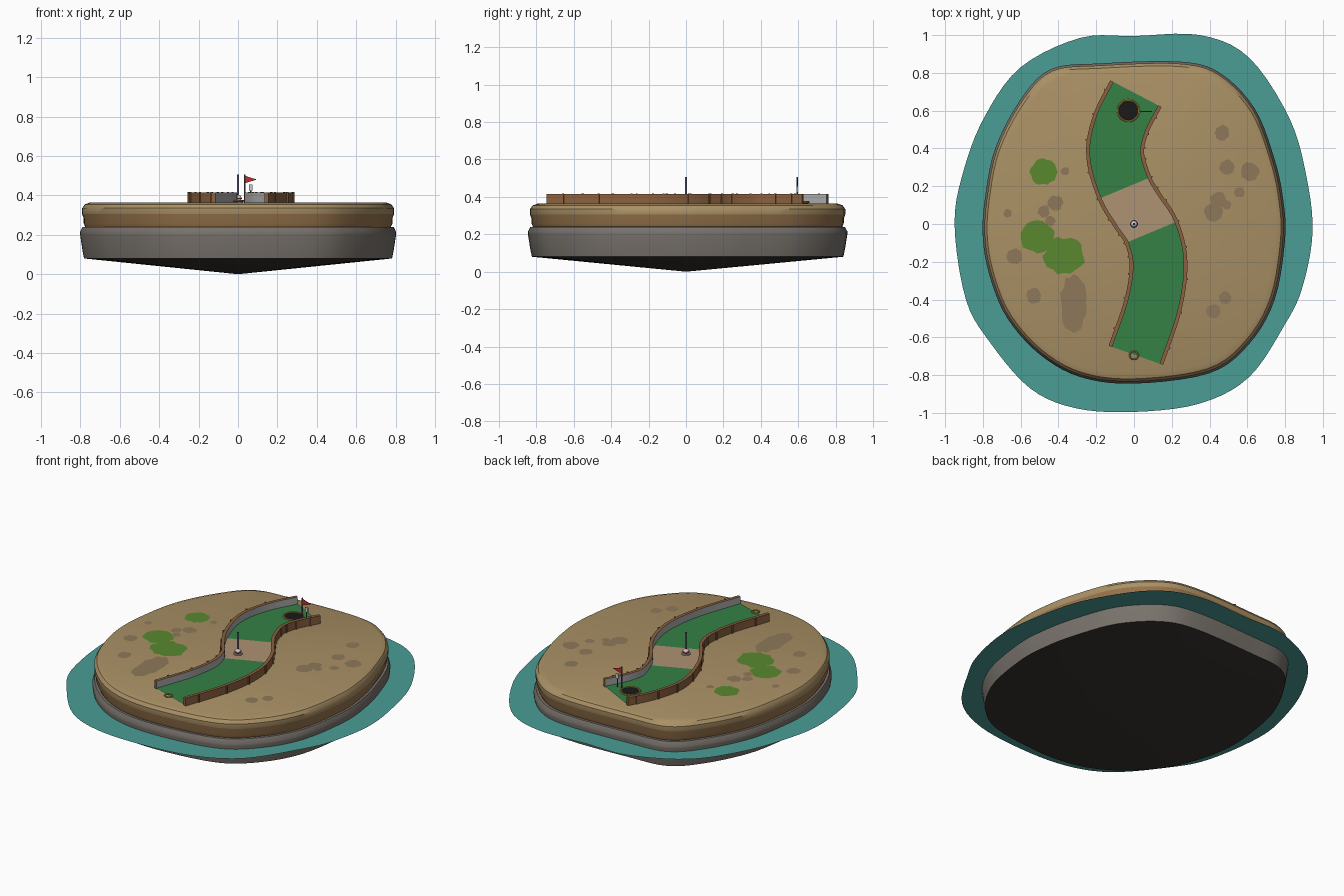
import bpy, math, random
from mathutils import Vector, Matrix

if "Cube" in bpy.data.objects:
    bpy.data.objects.remove(bpy.data.objects["Cube"])

random.seed(4)
TOP = 0.365


def mat(name, r, g, b):
    m = bpy.data.materials.new(name)
    m.diffuse_color = (r, g, b, 1)
    m.use_nodes = True
    m.node_tree.nodes["Principled BSDF"].inputs["Base Color"].default_value = m.diffuse_color
    return m


SAND = mat("sand", .40, .28, .13)
EARTH = mat("earth", .30, .17, .07)
ROCK = mat("rock", .19, .17, .15)
DARK = mat("dark_rock", .04, .035, .03)
WATER = mat("water", .07, .34, .30)
TURF = mat("turf", .035, .22, .06)
PATCH = mat("sand_patch", .42, .29, .17)
WOOD = mat("wood", .26, .12, .05)
STONE = mat("stone", .42, .42, .42)
BLACK = mat("black", .01, .01, .01)
GOLD = mat("gold", .45, .30, .05)
RED = mat("red", .5, .03, .03)
WHITE = mat("white", .8, .8, .8)
STEEL = mat("steel", .10, .11, .14)
GRASS = mat("grass", .10, .25, .03)
STAIN = mat("stain", .27, .19, .10)


def add_mesh(name, verts, faces, mats, index=None, smooth=True):
    me = bpy.data.meshes.new(name)
    me.from_pydata([tuple(v) for v in verts], [], faces)
    for m in mats:
        me.materials.append(m)
    if index:
        for p, i in zip(me.polygons, index):
            p.material_index = i
    ob = bpy.data.objects.new(name, me)
    bpy.context.collection.objects.link(ob)
    if smooth:
        me.shade_smooth()
        me.set_sharp_from_angle(angle=math.radians(35))
    return ob


def spline(pts, n, closed=False):
    # Catmull-Rom curve through the given points
    P = [Vector(p) for p in pts]
    P = [P[-1]] + P + P[:2] if closed else [2 * P[0] - P[1]] + P + [2 * P[-1] - P[-2]]
    out = []
    for i in range(1, len(P) - 2):
        a, b, c, d = P[i - 1:i + 3]
        for k in range(n):
            t = k / n
            out.append(.5 * (2 * b + (c - a) * t + (2 * a - 5 * b + 4 * c - d) * t * t
                             + (3 * b - a - 3 * c + d) * t ** 3))
    return out if closed else out + [P[-2]]


def loft(name, outline, profile, mats, bands):
    # stack scaled copies of an outline; scale 0 makes a pole
    verts, faces, index, rings = [], [], [], []
    n = len(outline)
    for s, z in profile:
        start = len(verts)
        if s == 0:
            verts.append((0, 0, z))
            rings.append([start] * n)
        else:
            verts += [(p.x * s, p.y * s, z) for p in outline]
            rings.append(list(range(start, start + n)))
    for k in range(len(rings) - 1):
        for i in range(n):
            j = (i + 1) % n
            f = [rings[k][i], rings[k][j], rings[k + 1][j], rings[k + 1][i]]
            faces.append(list(dict.fromkeys(f)))
            index.append(bands[k])
    return add_mesh(name, verts, faces, mats, index)


def finish(name, m, smooth=True):
    ob = bpy.context.object
    ob.name = name
    ob.data.materials.append(m)
    if smooth:
        bpy.ops.object.shade_smooth_by_angle(angle=math.radians(40))
    return ob


def rod(name, x, y, z0, z1, r, m):
    bpy.ops.mesh.primitive_cylinder_add(vertices=12, radius=r, depth=z1 - z0,
                                        location=(x, y, (z0 + z1) / 2))
    return finish(name, m)


def ring(name, x, y, z, r, t, m):
    bpy.ops.mesh.primitive_torus_add(major_segments=28, minor_segments=8, major_radius=r,
                                     minor_radius=t, location=(x, y, z))
    return finish(name, m)


def blob(name, x, y, rx, ry, z, m):
    verts = []
    for i in range(20):
        a, w = i * math.tau / 20, random.uniform(.88, 1.08)
        verts.append((x + rx * w * math.cos(a), y + ry * w * math.sin(a), z))
    return add_mesh(name, verts, [list(range(20))], [m], smooth=False)


# island: rock base and sandy cap
shore = spline([(.24, .86), (-.18, .85), (-.44, .82), (-.60, .66), (-.735, .40), (-.79, .13),
                (-.80, -.08), (-.76, -.29), (-.67, -.50), (-.50, -.69), (-.285, -.81),
                (0, -.845), (.40, -.79), (.61, -.635), (.745, -.40), (.80, -.08), (.79, .13),
                (.745, .34), (.64, .61), (.455, .80)], 5, True)
loft("rock_base", shore, [(0, 0), (.975, .08), (.985, .12), (1, .20), (1, .215), (.985, .24), (.9, .242)],
     [DARK, ROCK], [0, 1, 1, 1, 1, 1])
loft("sand_cap", shore, [(.965, .235), (.978, .26), (.978, .285), (.987, .305), (.987, .335),
                         (.97, .355), (.935, TOP), (0, TOP)],
     [EARTH, SAND], [0, 0, 0, 1, 1, 1, 1])

# water sheet around the island
sea = spline([(.35, 1.0), (0, .995), (-.285, .985), (-.60, .83), (-.79, .57), (-.90, .29),
              (-.95, 0), (-.89, -.40), (-.76, -.63), (-.55, -.87), (-.31, -.975), (0, -.995),
              (.35, -.95), (.61, -.81), (.80, -.53), (.89, -.34), (.945, -.05), (.915, .24),
              (.825, .555), (.61, .88)], 5, True)
loft("water", sea, [(1, .18), (.80, .18)], [WATER], [0])

# ground stains and grass patches
for i in range(22):
    a, r = random.uniform(0, math.tau), random.uniform(.42, .68)
    x, y = r * math.cos(a), r * math.sin(a)
    if abs(x) > .36:
        s = random.uniform(.02, .05)
        blob("stain", x, y, s, s, TOP + .001, STAIN)
blob("stain", -.32, -.42, .07, .16, TOP + .001, STAIN)
for x, y, rx, ry in ((-.48, .275, .07, .07), (-.51, -.07, .09, .085), (-.37, -.17, .11, .10)):
    blob("grass_patch", x, y, rx, ry, TOP + .002 - x * .001, GRASS)

# winding fairway
STEPS = 6
mid = spline([(.01, -.695), (.10, -.43), (.13, -.21), (.0925, -.043), (.02, .07), (-.05, .19),
              (-.10, .37), (-.07, .53), (.01, .69)], STEPS)
N = len(mid)
side = []
for i in range(N):
    d = (mid[min(i + 1, N - 1)] - mid[max(i - 1, 0)]).normalized()
    side.append(Vector((d.y, -d.x)))
verts = []
for p, s in zip(mid, side):
    for o in (-.14, .14):
        q = p + s * o
        verts.append((q.x, q.y, TOP + .005))
faces = [(2 * i, 2 * i + 1, 2 * i + 3, 2 * i + 2) for i in range(N - 1)]
add_mesh("fairway", verts, faces, [TURF, PATCH],
         [1 if 3 * STEPS <= i < 5 * STEPS else 0 for i in range(N - 1)])

# wooden rails with stone inner faces, and their small posts
for sg, name in ((-1, "left_rail"), (1, "right_rail")):
    verts, faces, index = [], [], []
    for p, s in zip(mid, side):
        for o, z in ((.133, TOP - .01), (.133, .415), (.153, .415), (.153, TOP - .01)):
            q = p + s * o * sg
            verts.append((q.x, q.y, z))
    for i in range(N - 1):
        for k in range(4):
            f = [4 * i + k, 4 * i + (k + 1) % 4, 4 * i + 4 + (k + 1) % 4, 4 * i + 4 + k]
            faces.append(f if sg < 0 else f[::-1])
            index.append(1 if k == 0 else 0)
    caps = [[0, 1, 2, 3], [4 * N - 1, 4 * N - 2, 4 * N - 3, 4 * N - 4]]
    faces += [c[::-1] for c in caps] if sg < 0 else caps
    index += [0, 0]
    add_mesh(name, verts, faces, [WOOD, STONE], index)
    for i in range(2, N, 4):
        q = mid[i] + side[i] * .155 * sg
        bpy.ops.mesh.primitive_cube_add(size=1, location=(q.x, q.y, .39))
        ob = finish("rail_post", WOOD, False)
        ob.scale = (.009, .009, .056)
        ob.rotation_euler.z = math.atan2(side[i].y, side[i].x)

# cup with gold rim, and tee ring
rod("cup", -.03, .60, TOP, TOP + .007, .055, BLACK)
ring("cup_rim", -.03, .60, TOP + .007, .056, .005, GOLD)
ring("tee_ring", 0, -.695, TOP + .007, .022, .004, GOLD)

# flag with a blank marker plate
rod("flag_pole", .035, .595, TOP, .507, .004, STEEL)
add_mesh("flag", [(.035, .593, .50), (.035, .593, .462), (.095, .593, .481),
                  (.035, .597, .50), (.035, .597, .462), (.095, .597, .481)],
         [(0, 1, 2), (5, 4, 3), (0, 2, 5, 3), (1, 4, 5, 2), (0, 3, 4, 1)], [RED], smooth=False)
bpy.ops.mesh.primitive_cube_add(size=1, location=(.065, .595, .44))
finish("marker_plate", WHITE, False).scale = (.018, .006, .03)
rod("marker_stake", .065, .595, TOP, .43, .003, STEEL)

# centre obstacle: post on a pale ball
rod("obstacle_base", 0, 0, TOP, TOP + .012, .026, STONE)
bpy.ops.mesh.primitive_uv_sphere_add(segments=16, ring_count=10, radius=.018, location=(0, 0, TOP + .02))
finish("obstacle_ball", WHITE)
ring("obstacle_band", 0, 0, TOP + .02, .018, .003, RED)
rod("obstacle_post", 0, 0, TOP, .507, .006, STEEL)
